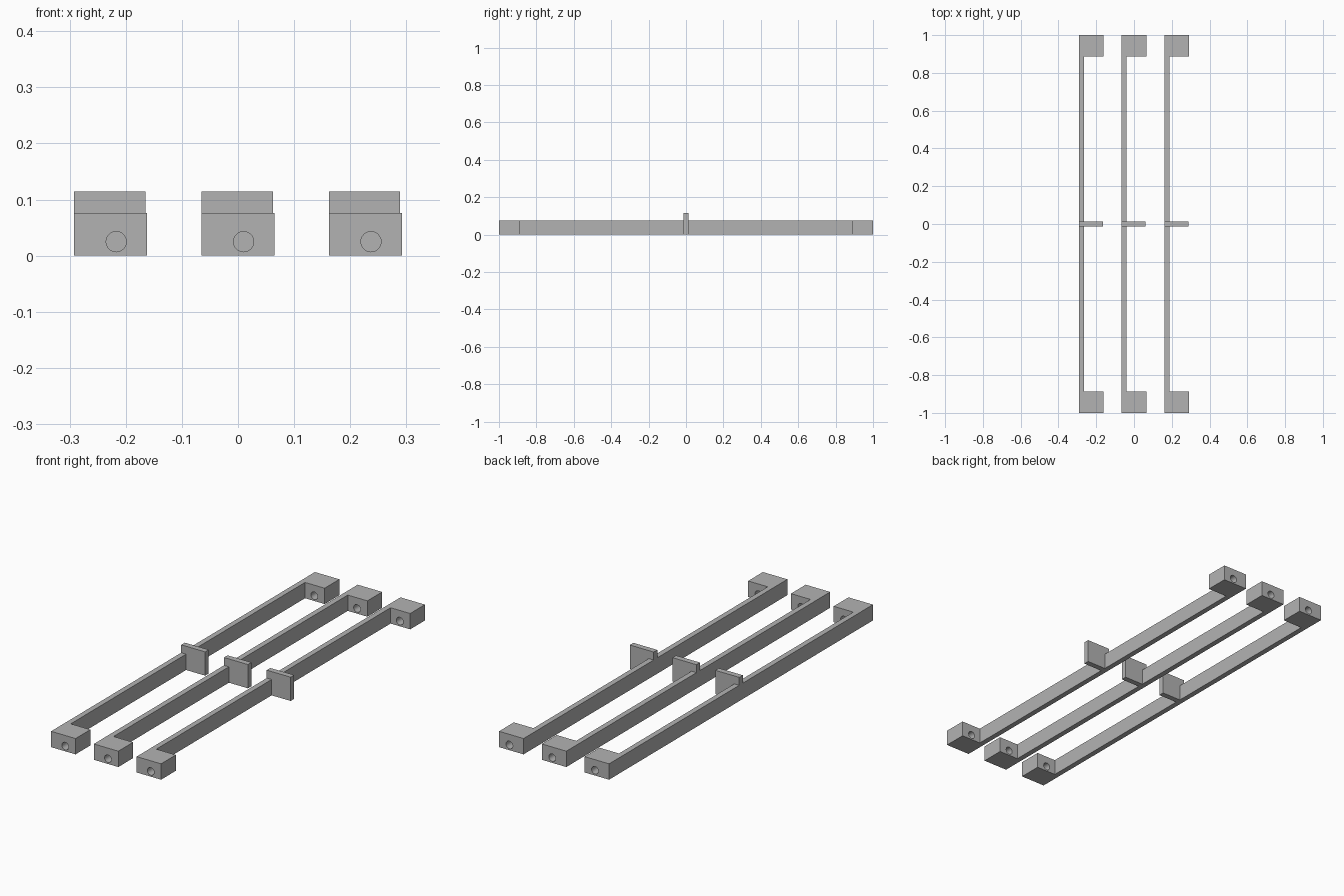
import bpy
import math
from mathutils import Vector

cube = bpy.data.objects.get("Cube")
if cube:
    bpy.data.objects.remove(cube, do_unlink=True)

# Main dimensions
WIDTH, HEIGHT, HALF = 0.130, 0.076, 1.0
RAIL, BLOCK_Y = 0.026, 0.888
PLATE_W, PLATE_H, PLATE_T = 0.127, 0.114, 0.027
HOLE_X, HOLE_Z, HOLE_R = 0.075, 0.025, 0.018
PITCH = 0.227

grey = bpy.data.materials.new("light_grey")
grey.use_nodes = True
colour = (0.45, 0.45, 0.45, 1)
grey.diffuse_color = colour
grey.node_tree.nodes["Principled BSDF"].inputs["Base Color"].default_value = colour


def extrude(name, outline, direction):
    """Solid prism from a closed outline swept along a direction."""
    n = len(outline)
    base = [Vector(p) for p in outline]
    verts = base + [p + Vector(direction) for p in base]
    faces = [list(range(n))[::-1], list(range(n, 2 * n))]
    faces += [[i, (i + 1) % n, (i + 1) % n + n, i + n] for i in range(n)]
    mesh = bpy.data.meshes.new(name)
    mesh.from_pydata(verts, [], faces)
    mesh.materials.append(grey)
    obj = bpy.data.objects.new(name, mesh)
    bpy.context.collection.objects.link(obj)
    return obj


def make_holder(label, x):
    # Long rail with a block at each end, as one C-shaped outline
    half_outline = [(0, -HALF), (WIDTH, -HALF), (WIDTH, -BLOCK_Y), (RAIL, -BLOCK_Y)]
    outline = half_outline + [(px, -py) for px, py in reversed(half_outline)]
    rail = extrude(label + "_rail", [(px + x, py, 0) for px, py in outline],
                   (0, 0, HEIGHT))

    # Round hole running lengthwise through both end blocks
    bpy.ops.mesh.primitive_cylinder_add(
        vertices=32, radius=HOLE_R, depth=2.2,
        location=(x + HOLE_X, 0, HOLE_Z), rotation=(math.pi / 2, 0, 0))
    cutter = bpy.context.object
    cutter.name = label + "_hole_cutter"
    cutter.hide_render = True
    cutter.data.materials.append(grey)
    cut = rail.modifiers.new("end_holes", "BOOLEAN")
    cut.operation = "DIFFERENCE"
    cut.solver = "EXACT"
    cut.object = cutter
    bpy.ops.object.select_all(action="DESELECT")
    rail.select_set(True)
    bpy.context.view_layer.objects.active = rail
    bpy.ops.object.modifier_apply(modifier=cut.name)
    bpy.data.objects.remove(cutter, do_unlink=True)
    bpy.ops.object.shade_smooth_by_angle(angle=math.radians(30))

    # Upright middle plate, notched to sit over the rail
    profile = [(0, HEIGHT), (RAIL, HEIGHT), (RAIL, 0), (PLATE_W, 0),
               (PLATE_W, PLATE_H), (0, PLATE_H)]
    extrude(label + "_middle_plate",
            [(px + x, PLATE_T / 2, pz) for px, pz in profile], (0, -PLATE_T, 0))


# Three identical holders side by side
for i, label in enumerate(("right", "centre", "left")):
    make_holder(label, (i - 1) * PITCH - WIDTH / 2)
